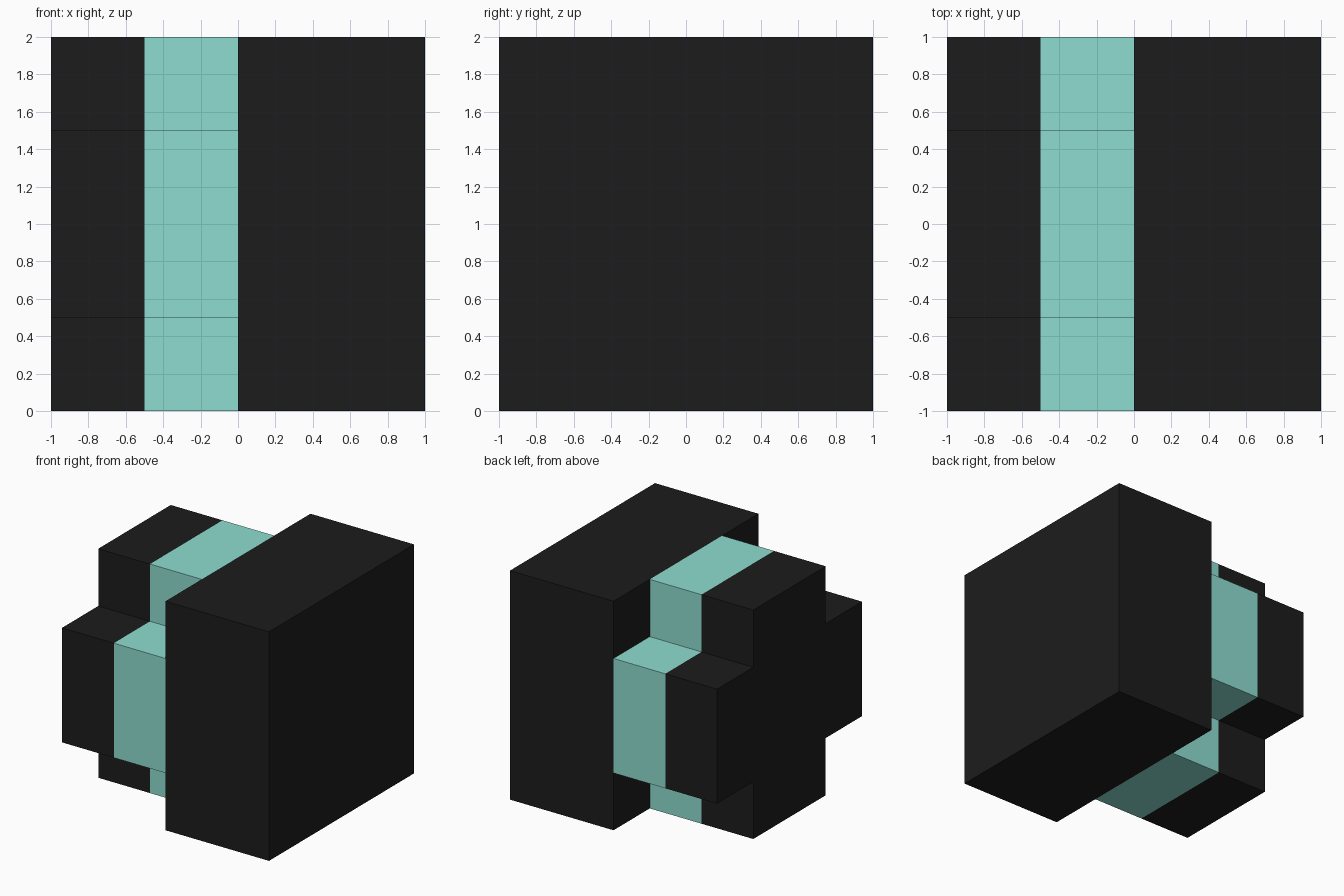
import bpy, bmesh

if "Cube" in bpy.data.objects:
    bpy.data.objects.remove(bpy.data.objects["Cube"])


def material(name, rgb):
    m = bpy.data.materials.new(name)
    m.diffuse_color = (*rgb, 1)
    m.use_nodes = True
    m.node_tree.nodes["Principled BSDF"].inputs["Base Color"].default_value = m.diffuse_color
    return m


black = material("black", (0.0116, 0.0116, 0.0116))
teal = material("teal", (0.27, 0.72, 0.63))


def add_object(name, bm, mats):
    bmesh.ops.recalc_face_normals(bm, faces=bm.faces)
    mesh = bpy.data.meshes.new(name)
    bm.to_mesh(mesh)
    bm.free()
    for m in mats:
        mesh.materials.append(m)
    bpy.context.collection.objects.link(bpy.data.objects.new(name, mesh))


# Large block on the right
bm = bmesh.new()
bmesh.ops.create_cube(bm, size=2)
for v in bm.verts:
    v.co.x = (v.co.x + 1) / 2
    v.co.z += 1
add_object("head_block", bm, [black])

# Plus-shaped stem: black end cap, teal band against the block
quarter = [(0.5, 0.5), (0.5, 1), (-0.5, 1)]  # repeated by quarter turns
profile = []
for _ in range(4):
    profile += quarter
    quarter = [(-b, a) for a, b in quarter]
bm = bmesh.new()
cap = bm.faces.new([bm.verts.new((-1, y, z + 1)) for y, z in profile])
edges = list(cap.edges)
for x in (-0.5, 0):
    new = bmesh.ops.extrude_edge_only(bm, edges=edges)["geom"]
    for v in new:
        if isinstance(v, bmesh.types.BMVert):
            v.co.x = x
    edges = [e for e in new if isinstance(e, bmesh.types.BMEdge)
             and all(abs(v.co.x - x) < 1e-5 for v in e.verts)]
for f in bm.faces:
    f.material_index = int(f.calc_center_median().x > -0.5)
add_object("plus_stem", bm, [black, teal])
